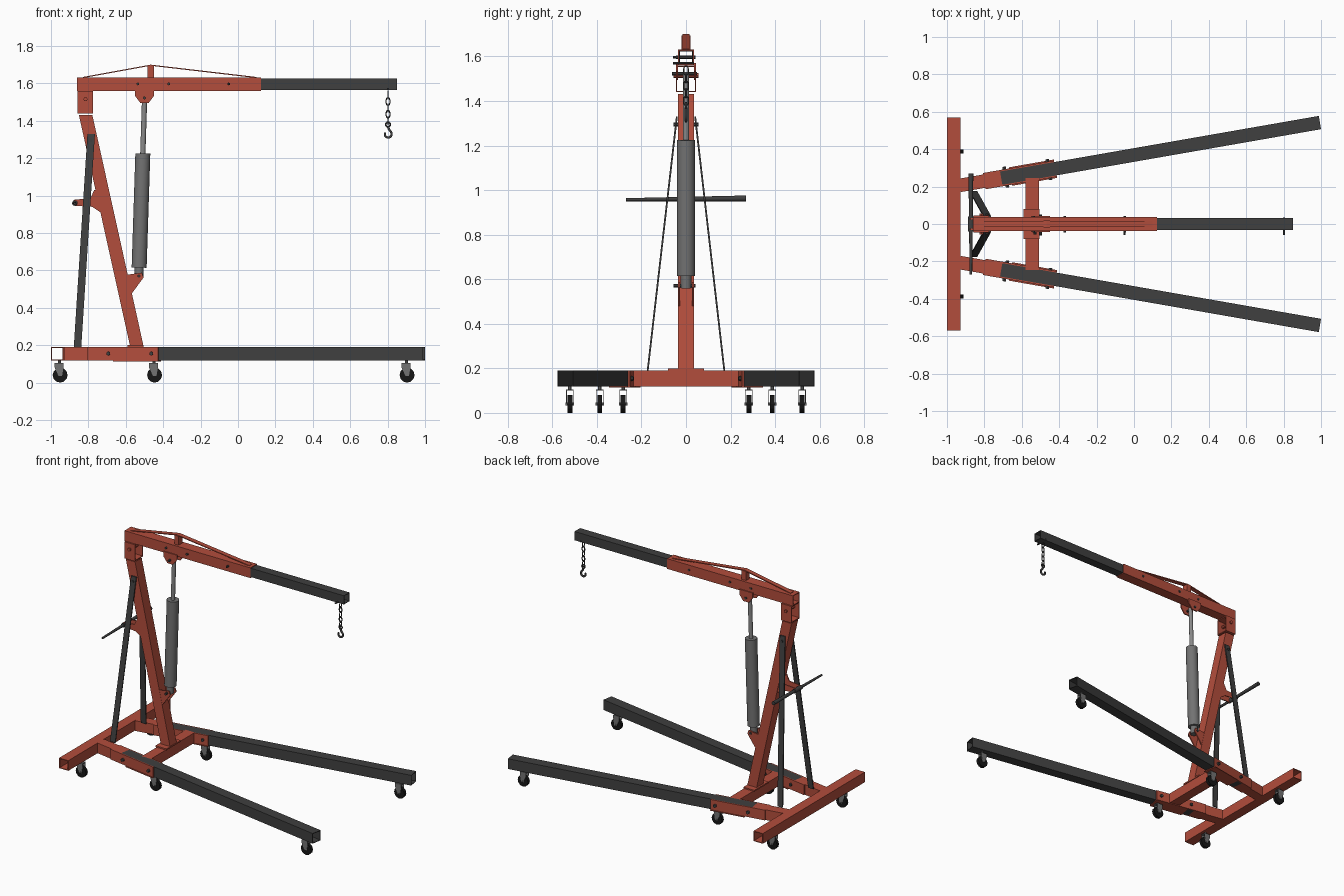
import bpy, bmesh, math
from mathutils import Vector as V

if "Cube" in bpy.data.objects:
    bpy.data.objects.remove(bpy.data.objects["Cube"])


def material(name, rgb):
    m = bpy.data.materials.new(name)
    m.diffuse_color = (*rgb, 1)
    m.use_nodes = True
    m.node_tree.nodes["Principled BSDF"].inputs["Base Color"].default_value = m.diffuse_color
    return m


RED = material("red paint", (0.45, 0.075, 0.045))
DARK = material("dark grey paint", (0.05, 0.05, 0.05))
STEEL = material("steel grey", (0.17, 0.17, 0.17))
LIGHT = material("light steel", (0.25, 0.25, 0.25))
BLACK = material("black rubber", (0.008, 0.008, 0.008))


def finish(name, bm, mat, smooth=False):
    bmesh.ops.recalc_face_normals(bm, faces=bm.faces)
    me = bpy.data.meshes.new(name)
    bm.to_mesh(me)
    bm.free()
    me.materials.append(mat)
    ob = bpy.data.objects.new(name, me)
    bpy.context.collection.objects.link(ob)
    if smooth:
        bpy.ops.object.select_all(action='DESELECT')
        ob.select_set(True)
        bpy.context.view_layer.objects.active = ob
        bpy.ops.object.shade_smooth_by_angle(angle=math.radians(40))
    return ob


def bar(name, p0, p1, u, v, mat, wall=0):
    """Straight bar with half-width vectors u, v; wall > 0 makes an open tube."""
    bm = bmesh.new()
    p0, p1, u, v = V(p0), V(p1), V(u), V(v)

    def ring(p, t):
        a, b = u * (1 - t / u.length), v * (1 - t / v.length)
        return [bm.verts.new(p + a * i + b * j) for i, j in ((-1, -1), (1, -1), (1, 1), (-1, 1))]

    def bridge(r, s):
        for i in range(4):
            bm.faces.new((r[i], r[(i + 1) % 4], s[(i + 1) % 4], s[i]))

    o0, o1 = ring(p0, 0), ring(p1, 0)
    bridge(o0, o1)
    if wall:
        i0, i1 = ring(p0, wall), ring(p1, wall)
        bridge(i0, i1)
        bridge(o0, i0)
        bridge(o1, i1)
    else:
        bm.faces.new(o0)
        bm.faces.new(o1)
    return finish(name, bm, mat)


def plate(name, profile, y, t, mat):
    """Profile in x, z extruded along y with thickness t."""
    bm = bmesh.new()
    f = bm.faces.new([bm.verts.new((x, y - t / 2, z)) for x, z in profile])
    ext = bmesh.ops.extrude_face_region(bm, geom=[f])["geom"]
    bmesh.ops.translate(bm, vec=(0, t, 0), verts=[g for g in ext if isinstance(g, bmesh.types.BMVert)])
    return finish(name, bm, mat)


def rod(name, p0, p1, r, mat, r2=None, sides=16, smooth=True):
    bm = bmesh.new()
    p0, p1 = V(p0), V(p1)
    d = p1 - p0
    m = d.to_track_quat('Z', 'Y').to_matrix().to_4x4()
    m.translation = (p0 + p1) / 2
    bmesh.ops.create_cone(bm, cap_ends=True, segments=sides, radius1=r, radius2=r2 or r, depth=d.length, matrix=m)
    return finish(name, bm, mat, smooth)


def wire(name, pts, r, mat, cyclic=False):
    cu = bpy.data.curves.new(name, 'CURVE')
    cu.dimensions = '3D'
    cu.bevel_depth, cu.bevel_resolution, cu.resolution_u = r, 1, 4
    cu.use_fill_caps = True
    sp = cu.splines.new('BEZIER')
    sp.bezier_points.add(len(pts) - 1)
    for b, p in zip(sp.bezier_points, pts):
        b.co = p
        b.handle_left_type = b.handle_right_type = 'AUTO'
    sp.use_cyclic_u = cyclic
    cu.materials.append(mat)
    ob = bpy.data.objects.new(name, cu)
    bpy.context.collection.objects.link(ob)
    bpy.ops.object.select_all(action='DESELECT')
    ob.select_set(True)
    bpy.context.view_layer.objects.active = ob
    bpy.ops.object.convert(target='MESH')


ZC, H = 0.155, 0.036           # frame centre height and half tube size
UP = (0, 0, H)

# Base frame
bar("rear_crossbar", (-0.964, -0.57, ZC), (-0.964, 0.57, ZC), (H, 0, 0), UP, RED, 0.005)
bar("mast_crossbar", (-0.545, -0.245, ZC), (-0.545, 0.245, ZC), (H, 0, 0), UP, RED, 0.005)
bar("mast_base_plate", (-0.547, 0, 0.19), (-0.547, 0, 0.2), (0.043, 0, 0), (0, 0.08, 0), RED)

ANG = math.radians(9.9)
for s, side in ((-1, "front"), (1, "back")):
    n = V((-math.sin(ANG), s * math.cos(ANG), 0))   # outward across the leg

    def on(x, z=ZC, off=0):
        return V((x, s * (0.245 + math.tan(ANG) * (x + 0.71)), z)) + n * off

    # Splayed leg in its socket
    bar(side + "_leg", on(-0.71), on(0.994), n * H, UP, DARK, 0.004)
    bar(side + "_leg_socket", on(-0.932), on(-0.71), n * H, UP, RED, 0.005)
    for off, k in ((0.04, "outer"), (-0.04, "inner")):
        bar(f"{side}_socket_{k}_plate", on(-0.8, ZC, off), on(-0.42, ZC, off), n * 0.004, UP, RED)
    bar(side + "_socket_floor", on(-0.66, 0.1165), on(-0.42, 0.1165), n * 0.05, (0, 0, 0.0025), RED)
    for x in (-0.685, -0.455):
        rod(side + "_leg_bolt", on(x, ZC, -0.055), on(x, ZC, 0.058), 0.011, DARK, sides=6, smooth=False)

    # Flat diagonal brace
    bar(side + "_brace", (-0.858, s * 0.172, 0.19), (-0.785, s * 0.041, 1.33), (0.02, 0, 0), (0, 0.004, 0), DARK)
    rod(side + "_brace_bolt", (-0.787, s * 0.035, 1.295), (-0.787, s * 0.055, 1.295), 0.009, DARK, sides=6, smooth=False)

    # Paired brackets
    plate(side + "_boom_lug", [(-0.552, 1.57), (-0.448, 1.57), (-0.448, 1.535), (-0.478, 1.495),
                               (-0.522, 1.495), (-0.552, 1.535)], s * 0.04, 0.008, RED)
    plate(side + "_ram_mount", [(-0.605, 0.575), (-0.515, 0.588), (-0.505, 0.562), (-0.565, 0.48),
                                (-0.59, 0.48)], s * 0.032, 0.008, RED)
    plate(side + "_handle_bracket", [(-0.745, 1.03), (-0.768, 1.03), (-0.79, 0.985), (-0.875, 0.978), (-0.882, 0.96),
                                     (-0.875, 0.945), (-0.78, 0.94), (-0.735, 0.91)], s * 0.028, 0.007, RED)

    # Casters
    for cx, cy, k in ((-0.955, 0.387, "rear"), (-0.45, 0.282, "middle"), (0.9, 0.521, "tip")):
        y = s * cy
        nm = f"{side}_{k}_caster_"
        rod(nm + "wheel", (cx + 0.004, y - 0.011, 0.04), (cx + 0.004, y + 0.011, 0.04), 0.04, BLACK, sides=12, smooth=False)
        for t in (-0.0155, 0.0155):
            plate(nm + "fork", [(cx - 0.025, 0.105), (cx + 0.022, 0.105), (cx + 0.022, 0.08), (cx + 0.014, 0.034),
                                (cx - 0.004, 0.034), (cx - 0.025, 0.08)], y + t, 0.003, STEEL)
        bar(nm + "top", (cx - 0.025, y, 0.103), (cx + 0.022, y, 0.103), (0, 0.016, 0), (0, 0, 0.003), STEEL)
        rod(nm + "axle", (cx + 0.004, y - 0.019, 0.04), (cx + 0.004, y + 0.019, 0.04), 0.006, STEEL, sides=8)
        rod(nm + "stem", (cx, y, 0.1), (cx, y, 0.121), 0.008, STEEL, sides=8)

# Leaning mast and its head bracket
bar("mast", (-0.541, 0, 0.195), (-0.815, 0, 1.432), (0.036, 0, 0), (0, 0.037, 0), RED, 0.005)
bar("mast_head", (-0.857, 0, 1.499), (-0.775, 0, 1.499), (0, 0.046, 0), (0, 0, 0.059), RED, 0.006)
rod("mast_head_pin", (-0.815, -0.056, 1.515), (-0.815, 0.056, 1.515), 0.011, RED, sides=8)

# Boom, sliding extension, and truss strap
bar("boom", (-0.862, 0, 1.595), (0.122, 0, 1.595), (0, 0.037, 0), (0, 0, 0.036), RED, 0.005)
bar("boom_extension", (-0.1, 0, 1.595), (0.85, 0, 1.595), (0, 0.031, 0), (0, 0, 0.031), DARK, 0.004)
bar("strap_post", (-0.467, 0, 1.628), (-0.467, 0, 1.695), (0.017, 0, 0), (0, 0.02, 0), RED)
for x in (-0.83, 0.1):
    bar("truss_strap", (x, 0, 1.631), (-0.467, 0, 1.697), (0, 0.016, 0), (0, 0, 0.003), RED)
for x in (-0.535, -0.37, -0.05):
    rod("boom_bolt", (x, -0.046, 1.597), (x, 0.043, 1.597), 0.008, DARK, sides=6, smooth=False)
rod("extension_pin", (-0.05, -0.058, 1.597), (-0.05, -0.03, 1.597), 0.005, DARK, sides=8)

# Hydraulic ram
def ram(z):
    return (-0.53 + 0.031 * (z - 0.57) / 0.96, 0, z)


rod("ram_cylinder", ram(0.615), ram(1.225), 0.04, STEEL, sides=24)
rod("ram_rod", ram(1.22), ram(1.53), 0.014, LIGHT)
rod("ram_foot", ram(0.56), ram(0.62), 0.024, STEEL)
rod("ram_lower_pin", (-0.53, -0.055, 0.57), (-0.53, 0.042, 0.57), 0.008, DARK, sides=8)
rod("ram_upper_pin", (-0.5, -0.062, 1.522), (-0.5, 0.05, 1.522), 0.008, DARK, sides=8)

# Push handle
rod("push_handle", (-0.872, -0.27, 0.957), (-0.872, 0.27, 0.963), 0.007, DARK, r2=0.013)
rod("handle_collar", (-0.872, -0.04, 0.96), (-0.872, 0.04, 0.96), 0.015, DARK)

# Chain and hook
HX = 0.802
rod("chain_pin", (HX, -0.058, 1.57), (HX, 0.036, 1.57), 0.006, DARK, sides=8)
for i in range(5):
    z, a = 1.537 - i * 0.034, (0.010, 0) if i % 2 else (0, 0.010)
    wire("chain_link", [(HX, 0, z + 0.021), (HX + a[0], a[1], z), (HX, 0, z - 0.021), (HX - a[0], -a[1], z)],
         0.0035, DARK, True)
wire("hook_eye", [(HX, 0, 1.392), (HX + 0.012, 0, 1.38), (HX, 0, 1.368), (HX - 0.012, 0, 1.38)], 0.005, DARK, True)
wire("hook", [(HX, 0, 1.37), (HX + 0.005, 0, 1.355), (HX + 0.018, 0, 1.335), (HX + 0.014, 0, 1.316),
              (HX, 0, 1.31), (HX - 0.015, 0, 1.32), (HX - 0.016, 0, 1.337)], 0.007, DARK)
